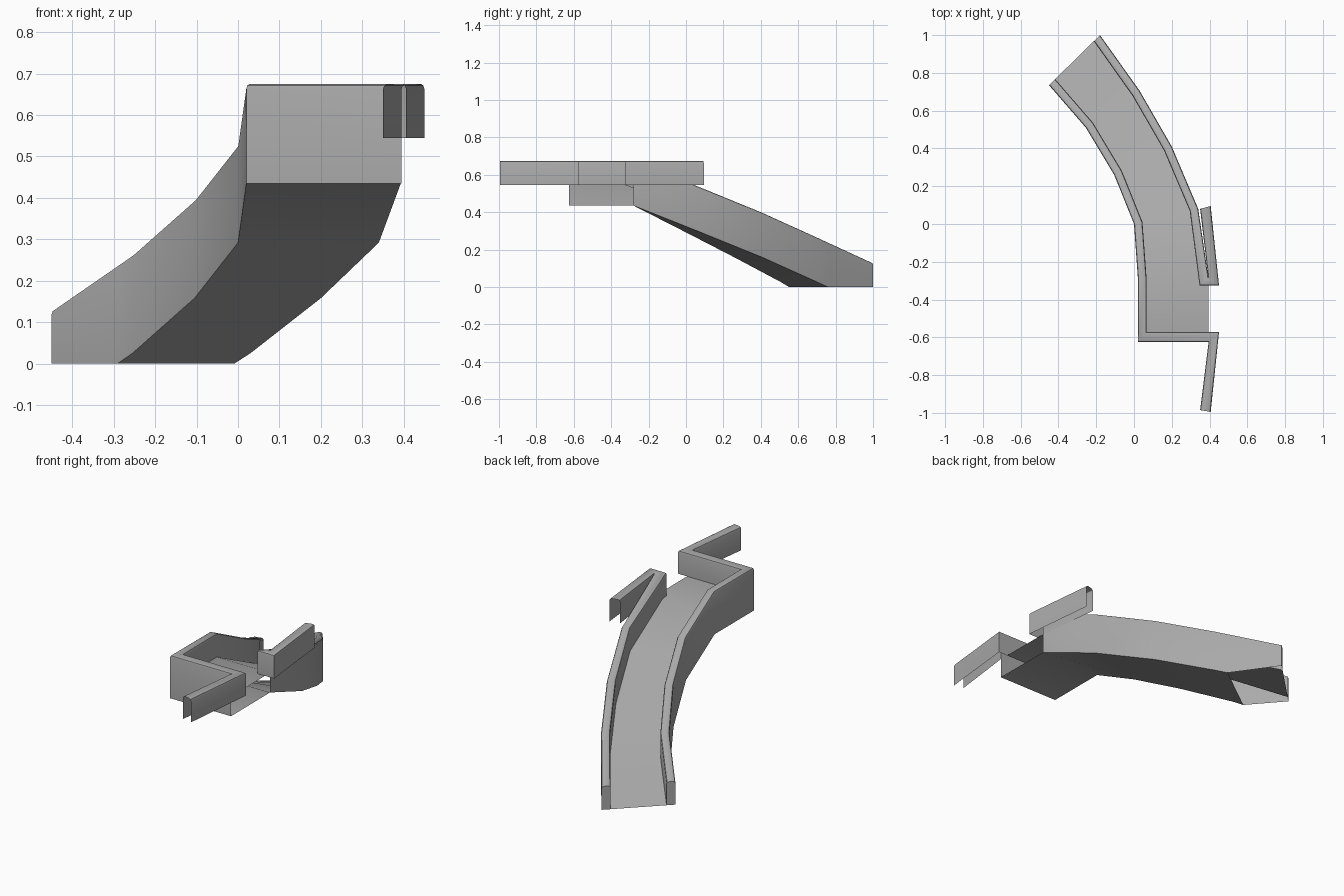
import bpy
import bmesh
from mathutils import Vector

cube = bpy.data.objects.get("Cube")
if cube:
    bpy.data.objects.remove(cube)

grey = bpy.data.materials.new("light_grey")
grey.use_nodes = True
grey.diffuse_color = (0.4, 0.4, 0.4, 1)
bsdf = next(n for n in grey.node_tree.nodes if n.type == 'BSDF_PRINCIPLED')
bsdf.inputs["Base Color"].default_value = (0.4, 0.4, 0.4, 1)

RAIL = 0.13      # wall height above the floor
DEPTH = 0.24     # wall top to ramp underside
ROUND = 0.012    # edge rounding
TOP = 0.675


def loft(name, groups, cap=False):
    """Skin each group of matching cross-sections into one open shell."""
    bm = bmesh.new()
    for sections in groups:
        rows = [[bm.verts.new(p) for p in s] for s in sections]
        for r, s in zip(rows, rows[1:]):
            for j in range(len(r) - 1):
                bm.faces.new((r[j], r[j + 1], s[j + 1], s[j]))
    if cap:
        bm.faces.new(rows[-1])
    bmesh.ops.remove_doubles(bm, verts=bm.verts, dist=0.0005)
    mesh = bpy.data.meshes.new(name)
    bm.to_mesh(mesh)
    bm.free()
    mesh.materials.append(grey)
    obj = bpy.data.objects.new(name, mesh)
    bpy.context.collection.objects.link(obj)
    bpy.ops.object.select_all(action='DESELECT')
    obj.select_set(True)
    bpy.context.view_layer.objects.active = obj
    bpy.ops.object.shade_smooth_by_angle(angle=0.6)


def at(p, z):
    return Vector((p[0], p[1], max(z, 0)))


def wall_section(a, b, top, low_a, low_b):
    """Upside-down channel from side a to side b with rounded shoulders."""
    a, b = Vector(a), Vector(b)
    step = (b - a).normalized() * ROUND
    return [at(a, low_a), at(a, top - ROUND), at(a + step * 0.3, top - ROUND * 0.3),
            at(a + step, top), at(b - step, top),
            at(b - step * 0.3, top - ROUND * 0.3), at(b, top - ROUND), at(b, low_b)]


# Ramp stations: right edge, left edge, wall top
stations = [
    ((0.02, -0.28), (0.393, -0.28), TOP),
    ((0.0, 0.0), (0.34, 0.08), 0.532),
    ((-0.105, 0.26), (0.2, 0.41), 0.398),
    ((-0.255, 0.51), (0.03, 0.705), 0.265),
    ((-0.45, 0.735), (-0.18, 1.0), RAIL),
]
# Extra station where the underside meets the ground
(r0, l0, t0), (r1, l1, t1) = stations[-2:]
k = (t0 - DEPTH) / (t0 - t1)
stations.insert(-1, (Vector(r0).lerp(r1, k), Vector(l0).lerp(l1, k), t0 + (t1 - t0) * k))

right_wall, left_wall, floor, underside = [], [], [], []
for r, l, top in stations:
    r, l = Vector(r), Vector(l)
    across = (l - r).normalized() * 0.046
    right_wall.append(wall_section(r, r + across, top, top - DEPTH, top - RAIL))
    left_wall.append(wall_section(l - across, l, top, top - RAIL, top - DEPTH))
    floor.append([at(r + across, top - RAIL), at(l - across, top - RAIL)])
    if top - DEPTH > -0.001:
        underside.append([at(l, top - DEPTH), at(r, top - DEPTH)])

low, base = TOP - RAIL, TOP - DEPTH

# Right wall: angled entry wing, then across the landing and down the ramp
corner = ((0.395, -0.625), (0.45, -0.573))
right_wing = [wall_section((0.35, -0.985), (0.406, -0.995), TOP, low, low),
              wall_section(*corner, TOP, low, low)]
landing_wall = [wall_section(*corner, TOP, base, low),
                wall_section((0.02, -0.625), (0.066, -0.573), TOP, base, low)]
loft("right_wall", [right_wing, landing_wall + right_wall], cap=True)

# Left wall: mirrored wing folding back beside the ramp wall
left_wing = [wall_section((0.406, 0.095), (0.35, 0.08), TOP, low, low),
             wall_section((0.45, -0.325), (0.393, -0.28), TOP, low, low),
             wall_section((0.347, -0.325), (0.393, -0.28), TOP, low, low)]
left_wall[0] = wall_section((0.347, -0.325), (0.393, -0.28), TOP, low, base)
loft("left_wall", [left_wing, left_wall], cap=True)

# Walking surface and underside, including the landing
floor[0][1] = at((0.393, -0.28), low)
loft("floor", [[[at((0.066, -0.573), low), at((0.395, -0.573), low)]] + floor])
loft("underside", [[[at((0.395, -0.625), base), at((0.02, -0.625), base)]] + underside])
